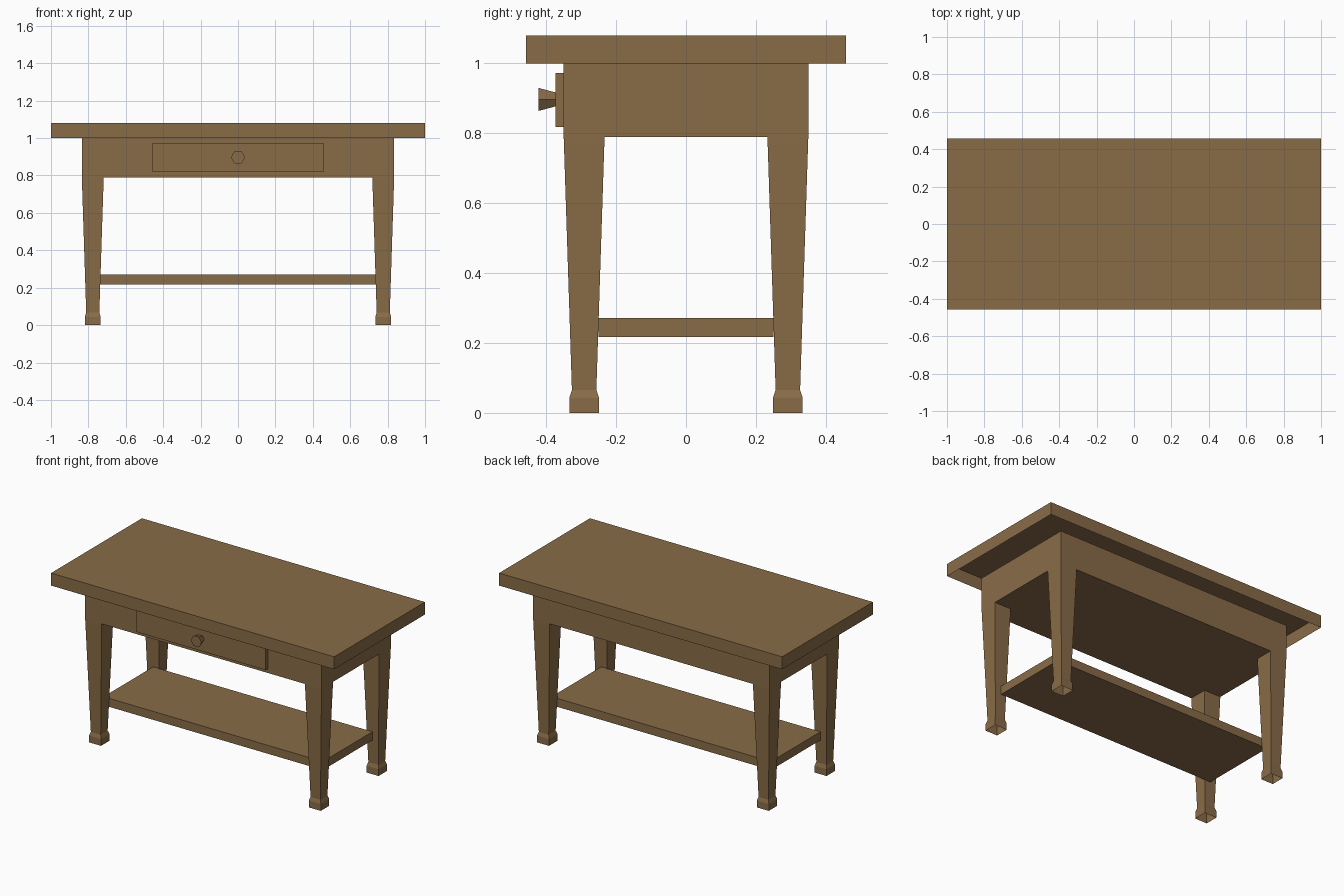
import bpy, math

if "Cube" in bpy.data.objects:
    bpy.data.objects.remove(bpy.data.objects["Cube"])

wood = bpy.data.materials.new("brown wood")
wood.diffuse_color = (0.25, 0.15, 0.064, 1)
wood.use_nodes = True
wood.node_tree.nodes["Principled BSDF"].inputs["Base Color"].default_value = wood.diffuse_color


def make(name, verts, faces):
    me = bpy.data.meshes.new(name)
    me.from_pydata(verts, [], faces)
    me.materials.append(wood)
    ob = bpy.data.objects.new(name, me)
    bpy.context.collection.objects.link(ob)
    return ob


def loft(name, rings, cx=0, cy=0, bottom=True, top=True):
    """Stack rectangular rings (z, half x, half y) into a tube, caps optional."""
    verts, faces = [], []
    for z, hx, hy in rings:
        verts += [(cx + sx * hx, cy + sy * hy, z)
                  for sx, sy in ((-1, -1), (1, -1), (1, 1), (-1, 1))]
    for r in range(len(rings) - 1):
        for i in range(4):
            a, b = r * 4 + i, r * 4 + (i + 1) % 4
            faces.append((a, b, b + 4, a + 4))
    n = len(verts)
    if bottom:
        faces.append((3, 2, 1, 0))
    if top:
        faces.append((n - 4, n - 3, n - 2, n - 1))
    return make(name, verts, faces)


# Table top: a shell open underneath
loft("table_top", [(1.0, 1.0, 0.458), (1.08, 1.0, 0.458)], bottom=False)

# Apron box below the top
loft("apron", [(0.79, 0.835, 0.35), (1.0, 0.835, 0.35)], top=False)

# Lower shelf
loft("shelf", [(0.217, 0.775, 0.25), (0.271, 0.775, 0.25)])

# Tapered legs with block feet, open at both ends
leg = [(0, 0.0425, 0.0425), (0.043, 0.0425, 0.0425),
       (0.066, 0.035, 0.035), (0.79, 0.0585, 0.0585)]
for sy, depth in ((-1, "front"), (1, "back")):
    for sx, side in ((-1, "left"), (1, "right")):
        loft(f"{depth}_{side}_leg", leg, sx * 0.7765, sy * 0.2915,
             bottom=False, top=False)

# Drawer front
loft("drawer_front", [(0.818, 0.457, 0.0125), (0.973, 0.457, 0.0125)], cy=-0.3615)

# Flared six-sided knob
verts = [(r * math.cos(i * math.pi / 3), y, 0.897 + r * math.sin(i * math.pi / 3))
         for y, r in ((-0.373, 0.023), (-0.422, 0.038)) for i in range(6)]
faces = [(i, (i + 1) % 6, (i + 1) % 6 + 6, i + 6) for i in range(6)]
faces.append(tuple(range(6, 12)))
make("drawer_knob", verts, faces)
